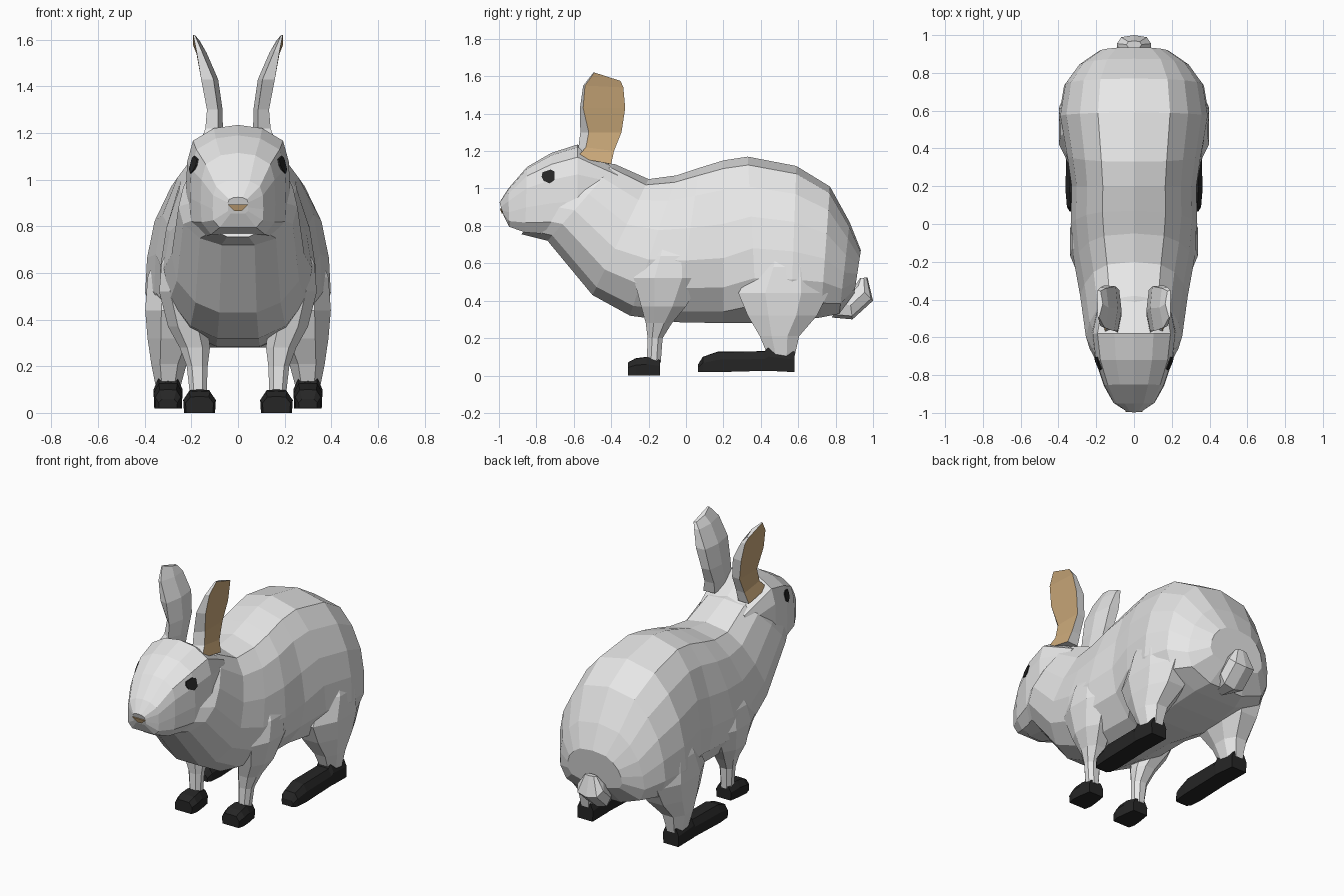
import bpy, bmesh
from mathutils import Vector
from mathutils.bvhtree import BVHTree

if "Cube" in bpy.data.objects:
    bpy.data.objects.remove(bpy.data.objects["Cube"])


def material(name, rgb):
    m = bpy.data.materials.new(name)
    m.diffuse_color = (*rgb, 1)
    m.use_nodes = True
    m.node_tree.nodes["Principled BSDF"].inputs["Base Color"].default_value = m.diffuse_color
    return m


FUR = material("grey_fur", (0.80, 0.80, 0.80))
DARK = material("black", (0.019, 0.019, 0.019))
TAN = material("tan", (0.61, 0.405, 0.20))


def loft(name, rings, mat, second=None, rule=None):
    """Skin a list of equal closed rings; faces picked by rule(side) get the second colour."""
    bm = bmesh.new()
    rows = [[bm.verts.new(p) for p in r] for r in rings]
    n = len(rows[0])
    for a, b in zip(rows, rows[1:]):
        for i in range(n):
            j = (i + 1) % n
            f = bm.faces.new((a[i], a[j], b[j], b[i]))
            if rule and rule(i):
                f.material_index = 1
    bm.faces.new(rows[0])
    bm.faces.new(rows[-1])
    bmesh.ops.recalc_face_normals(bm, faces=bm.faces)
    me = bpy.data.meshes.new(name)
    bm.to_mesh(me)
    bm.free()
    me.materials.append(mat)
    if second:
        me.materials.append(second)
    ob = bpy.data.objects.new(name, me)
    bpy.context.collection.objects.link(ob)
    return ob


def section(yt, zt, yb, zb, w, profile, cx=0):
    """Mirrored cross-section hung between a top and a bottom point."""
    right = [(f * w, yt + (yb - yt) * t, zt + (zb - zt) * t) for f, t in profile]
    left = [(-x, y, z) for x, y, z in right[-2:0:-1]]
    return [(x + cx, y, z) for x, y, z in right + left]


def octagon(z, y0, y1, x0, x1, s):
    """Chamfered horizontal leg section on side s."""
    cx, cy, hx, hy = (x0 + x1) / 2, (y0 + y1) / 2, (x1 - x0) / 2, (y1 - y0) / 2
    pts = [(1, .4), (.5, 1), (-.5, 1), (-1, .4), (-1, -.4), (-.5, -1), (.5, -1), (1, -.4)]
    return [(s * (cx + a * hx), cy + b * hy, z) for a, b in pts]


# Torso from throat to rump: slimmer chest profile, fuller rump profile
CHEST = [(0, 0), (.5, .05), (.75, .18), (.92, .39), (1, .6), (.92, .78),
         (.64, .93), (.28, 1), (0, 1)]
RUMP = [(0, 0), (.48, .05), (.72, .18), (.9, .36), (.98, .55), (1, .73),
        (.88, .89), (.4, 1), (0, 1)]
torso = [(-.58, 1.15, -.88, .755, .165), (-.38, 1.13, -.74, .72, .255),
         (-.20, 1.05, -.50, .43, .285), (-.05, 1.07, -.30, .32, .318),
         (.07, 1.11, -.05, .285, .335), (.20, 1.15, .20, .28, .33),
         (.33, 1.17, .38, .28, .36), (.59, 1.12, .56, .29, .398),
         (.77, 1.01, .72, .31, .37), (.875, .82, .82, .33, .295),
         (.935, .67, .90, .44, .19)]
loft("torso", [section(*r, RUMP if r[0] > .3 else CHEST) for r in torso], FUR)

# Head with cheeks
HEAD = [(0, 0), (.45, .03), (.84, .14), (.95, .33), (.97, .62), (.95, .85), (.7, 1), (0, 1)]
head_rows = [(-.997, .925, -.975, .855, .045), (-.95, 1.0, -.945, .795, .112),
             (-.85, 1.115, -.86, .765, .165), (-.72, 1.19, -.72, .755, .212),
             (-.58, 1.235, -.58, .75, .23), (-.36, 1.10, -.38, .88, .185)]
head = loft("head", [section(*r, HEAD) for r in head_rows], FUR)

# Nose plate, tilted slightly downward
nose = [(-.045, .894, -.987), (.045, .894, -.987), (.014, .865, -.977), (-.014, .865, -.977)]
loft("nose", [[(x, y + d, z) for x, z, y in nose] for d in (-.008, .001)], TAN)

# Tail
TAIL = [(0, 0), (.75, .12), (1, .5), (.75, .88), (0, 1)]
tail = [(.84, .45, .78, .31, .05), (.87, .45, .89, .30, .09),
        (.91, .49, 1.0, .40, .09), (.93, .52, .97, .525, .04)]
loft("tail", [section(*r, TAIL) for r in tail], FUR)

# Paired parts
FOOT = [(0, 0), (.65, .02), (1, .4), (.95, 1), (0, 1)]
paw = [(-.31, .07, 0, .060), (-.27, .092, 0, .070), (-.21, .10, 0, .064), (-.14, .085, 0, .052)]
hind_foot = [(.065, .06, .02, .04), (.09, .10, .018, .055), (.17, .128, .018, .062),
             (.42, .13, .025, .060), (.44, .152, .025, .062), (.58, .13, .018, .055)]
front_leg = [(.07, -.21, -.135, .135, .205), (.20, -.205, -.125, .13, .22),
             (.28, -.215, -.075, .12, .25), (.37, -.24, .0, .13, .30),
             (.52, -.28, .09, .15, .338), (.64, -.22, .06, .15, .328),
             (.80, -.14, .0, .12, .26)]
hind_leg = [(.10, .44, .58, .25, .35), (.21, .395, .605, .22, .372),
            (.32, .33, .70, .16, .388), (.44, .28, .76, .12, .398),
            (.58, .36, .72, .12, .388), (.74, .44, .64, .10, .33)]
# Ear rows: height, outer front, back, outer x, inner x, inner front, drop of back edge
ear = [(1.165, -.585, -.40, .16, .07, -.585, .035), (1.22, -.535, -.385, .14, .065, -.575, .02),
       (1.30, -.52, -.345, .133, .066, -.565, 0), (1.43, -.55, -.325, .158, .085, -.567, 0),
       (1.55, -.54, -.335, .178, .135, -.55, .01), (1.62, -.49, -.35, .192, .165, -.495, .045)]


def ear_ring(z, yf, yb, xo, xi, yi, drop, s):
    pts = [(xo, yf, z), (xo, yb, z - drop), (xi + .012, yb - .005, z - drop),
           (xi, (yi + yb) / 2, z - drop / 2), (xi + .02, yi, z)]
    return [(s * x, y, zz) for x, y, zz in pts]


bm = bmesh.new()
bm.from_mesh(head.data)
tree = BVHTree.FromBMesh(bm)
bm.free()

for side, s in (("right", 1), ("left", -1)):
    loft(side + "_front_leg", [octagon(*r, s) for r in front_leg], FUR)
    loft(side + "_hind_leg", [octagon(*r, s) for r in hind_leg], FUR)
    loft(side + "_front_paw",
         [section(y, t, y, b, w, FOOT, s * .165) for y, t, b, w in paw], DARK)
    loft(side + "_hind_foot",
         [section(y, t, y, b, w, FOOT, s * .300) for y, t, b, w in hind_foot], DARK)
    # The outward side of each ear is tan
    loft(side + "_ear", [ear_ring(*r, s) for r in ear], FUR, TAN, lambda i: i == 0)
    # Eye plate draped on the side of the head
    outline = [(-.035, .0), (-.03, .024), (.012, .038), (.034, .028),
               (.034, -.018), (.008, -.036), (-.024, -.022)]
    hits = [tree.ray_cast(Vector((s, -.737 + a, 1.063 + b)), Vector((-s, 0, 0)))[0]
            for a, b in outline]
    loft(side + "_eye", [[p + Vector((s * d, 0, 0)) for p in hits] for d in (-.002, .007)], DARK)
